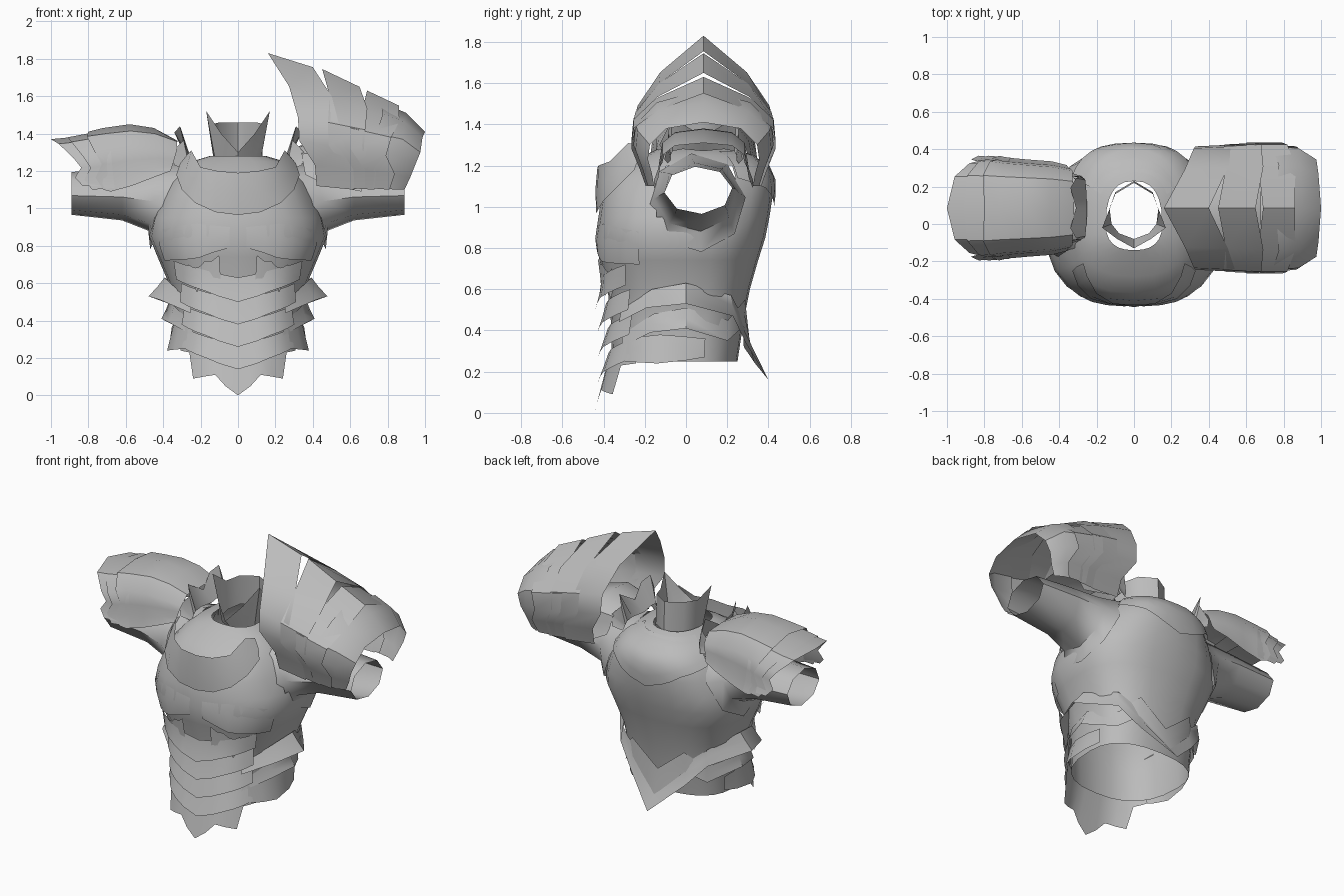
import bpy, math

steel = bpy.data.materials.new("grey_steel")
steel.diffuse_color = (0.5, 0.5, 0.5, 1)


def lerp_keys(keys, t):
    """Piecewise linear lookup in rows of (t, values...)."""
    if t <= keys[0][0]:
        return keys[0][1:]
    for p, q in zip(keys, keys[1:]):
        if t <= q[0]:
            f = (t - p[0]) / (q[0] - p[0])
            return tuple(a + (b - a) * f for a, b in zip(p[1:], q[1:]))
    return keys[-1][1:]


def sheet(name, rows, closed=False, angle=40, skip=None):
    """Skin rows of points into one open surface; skip(x, y, z) leaves out faces by centre."""
    n = len(rows[0])
    pts = [p for row in rows for p in row]
    faces = []
    for r in range(len(rows) - 1):
        for i in range(n if closed else n - 1):
            j = (i + 1) % n
            f = (r * n + i, r * n + j, (r + 1) * n + j, (r + 1) * n + i)
            if not (skip and skip(*[sum(pts[v][k] for v in f) / 4 for k in range(3)])):
                faces.append(f)
    mesh = bpy.data.meshes.new(name)
    mesh.from_pydata(pts, [], faces)
    mesh.materials.append(steel)
    ob = bpy.data.objects.new(name, mesh)
    bpy.context.collection.objects.link(ob)
    bpy.ops.object.select_all(action='DESELECT')
    ob.select_set(True)
    bpy.context.view_layer.objects.active = ob
    bpy.ops.object.shade_smooth_by_angle(angle=math.radians(angle))
    return ob


# Torso levels: z, half width, front y, back y
BODY = [(0.25, .34, -.36, .25), (.45, .345, -.365, .28), (.6, .37, -.38, .31),
        (.74, .43, -.42, .35), (.85, .475, -.44, .385), (.95, .455, -.425, .405),
        (1.05, .41, -.41, .42), (1.14, .36, -.37, .42), (1.2, .31, -.28, .39),
        (1.25, .25, -.2, .33), (1.28, .15, -.14, .23)]


def body(a, z, off=0):
    """Point on the torso; angle 0 faces front, 90 faces +x."""
    w, yf, yb = lerp_keys(BODY, z)
    s, c = math.sin(math.radians(a)), math.cos(math.radians(a))
    e = 2 / 2.5
    depth = -yf if c > 0 else yb
    return (math.copysign(abs(s) ** e, s) * (w + off),
            -math.copysign(abs(c) ** e, c) * (depth + off), z)


def strip(name, angles, keys, steps=2):
    """Band over the torso. keys: |angle|, top z, bottom z, top offset, bottom offset."""
    rows = []
    for k in range(steps + 1):
        f = k / steps
        row = []
        for a in angles:
            t, b, o1, o2 = lerp_keys(keys, abs(a))
            row.append(body(a, t + (b - t) * f, o1 + (o2 - o1) * f))
        rows.append(row)
    return sheet(name, rows)


def mirrored(half):
    """Half row starting on the centre line -> full row."""
    return [(-x, y, z) for x, y, z in half[:0:-1]] + half


# Torso shell with open arm holes
sheet("torso", [[body(a, lv[0]) for a in range(0, 360, 15)] for lv in BODY], True,
      skip=lambda x, y, z: abs(x) > .2 and abs(y - .05) < .18 and .95 < z < 1.2)

# Chest bib standing proud of the upper chest, and back yoke
sheet("chest_bib", [
    mirrored([(0, -.43, 1.19), (.11, -.425, 1.2), (.2, -.37, 1.22), (.25, -.28, 1.31), (.27, -.21, 1.29)]),
    mirrored([(0, -.44, 1.08), (.12, -.43, 1.09), (.22, -.39, 1.12), (.28, -.31, 1.2), (.31, -.23, 1.24)]),
    mirrored([(0, -.435, .965), (.12, -.43, .98), (.23, -.40, 1.03), (.3, -.33, 1.1), (.33, -.25, 1.18)])])
strip("back_yoke", range(120, 241, 10), [(120, 1.27, 1.14, .015, .015), (150, 1.27, 1.09, .015, .015),
                                        (180, 1.27, .99, .015, .015), (210, 1.27, 1.09, .015, .015),
                                        (240, 1.27, 1.14, .015, .015)], 4)

# Neck collar with a front notch and two points
TOP = [(0, -.13, 1.3), (.09, -.08, 1.4), (.17, -.02, 1.52), (.135, .07, 1.45), (.1, .16, 1.46), (0, .22, 1.46)]
LOW_RING = [(0, -.08, 1.24), (.08, -.05, 1.24), (.12, 0, 1.25), (.13, .08, 1.26), (.1, .17, 1.27), (0, .23, 1.27)]
sheet("neck_collar", [h + [(-x, y, z) for x, y, z in h[-2:0:-1]] for h in (LOW_RING, TOP)], True)

# Sleeves: x, y, z, radius y, radius z, inward lean of the top
ARM = [(.36, .05, 1.02, .24, .24, .11), (.45, .05, 1.055, .205, .175, .03), (.62, .06, 1.075, .18, .14, 0),
       (.89, .06, 1.08, .165, .115, 0)]
for side, label in ((1, "left"), (-1, "right")):
    rows = []
    for x, y, z, ry, rz, lean in ARM:
        ang = [i * math.pi / 4 + .1 for i in range(8)]
        rows.append([(side * (x - lean * math.sin(t)), y + ry * math.cos(t), z + rz * math.sin(t)) for t in ang])
    sheet(label + "_sleeve", rows, True, 50)

# Pectoral and rib plates on both sides
for s, label in ((1, "left"), (-1, "right")):
    strip(label + "_pectoral", [s * a for a in range(3, 64, 10)],
          [(3, .9, .79, .0, .004), (25, .92, .73, .0, .02), (63, .88, .72, .0, .01)])
    strip(label + "_rib_plate", [s * a for a in (9, 14, 19, 24, 29, 34)],
          [(9, .75, .58, .01, .035), (14, .72, .63, .01, .03), (19, .72, .57, .01, .03),
           (24, .69, .61, .01, .03), (29, .68, .55, .01, .03), (34, .7, .62, .01, .02)])

# Abdomen chevrons, each flaring out at its lower edge
for i, z in enumerate((.5, .38, .26, .14)):
    strip("abdomen_chevron_%d" % (i + 1), range(-50, 51, 10),
          [(0, z + .13, z, .02, .07), (20, z + .17, z + .06, .02, .06),
           (50, z + .22, z + .12, .005, .03)])

# Pointed front skirt
strip("front_skirt", (-55, -47, -40, -33, -23, -13, -6, 0, 6, 13, 23, 33, 40, 47, 55),
      [(0, .28, .0, .01, .085), (13, .3, .11, .01, .06), (33, .32, .09, .01, .05),
       (40, .33, .23, .01, .03), (55, .36, .24, .01, .02)])

# Flared waist belts that dip to a point at the back
HALF_BELT = [(38, .5, .44, .01, .03), (70, .6, .51, .01, .08), (90, .63, .53, .01, .12),
             (130, .57, .47, .01, .04), (155, .47, .34, .01, .05), (180, .32, .16, .02, .15)]


def belt(name, drop, back, flare):
    keys = []
    for a, t, b, o1, o2 in HALF_BELT:
        d = drop if a < 140 else back
        keys.append((a, t - d, b - d, o1, o2 * flare))
    keys += [(360 - k[0],) + k[1:] for k in keys[-2::-1]]
    strip(name, [k[0] for k in keys], keys)


belt("upper_belt", 0, 0, 1)
belt("lower_belt", .12, -.08, .55)
for s, label in ((1, "left"), (-1, "right")):
    strip(label + "_hip_plate", [s * a for a in (45, 60, 75, 90, 105)],
          [(45, .36, .25, .01, .03), (75, .38, .24, .01, .05), (105, .36, .27, .01, .01)])


# Arched shoulder plates. Section: peak x, side x, bottom x, peak z, side z, bottom z,
# side half width, bottom half width
def arch(name, secs, side, bulge, jag=(0, 0)):
    rows = []
    for k, (xp, xs, xb, zp, zs, zb, hs, hb) in enumerate(secs):
        j = jag[0] if k == 0 else jag[1] if k == len(secs) - 1 else 0
        prof = [(xb, hb, zb), ((2 * xb + xs) / 3 + j, hb + (hs - hb) * .5, zb + (zs - zb) * .3),
                ((xb + 2 * xs) / 3 - j, hs + .01, zb + (zs - zb) * .65), (xs, hs, zs),
                (xs + (xp - xs) * .45 + j, hs * .64 + bulge * .5, zs + (zp - zs) * .45 + bulge),
                (xp, 0, zp)]
        full = [(x, -h, z) for x, h, z in prof] + [(x, h, z) for x, h, z in prof[-2::-1]]
        rows.append([(side * x, .085 + y, z) for x, y, z in full])
    return sheet(name, rows, angle=35)


# Large fanned pauldron
BIG = [((.16, .32, .42, 1.83, 1.49, 1.12, .32, .26), (.40, .54, .62, 1.755, 1.45, 1.1, .33, .27)),
       ((.45, .48, .57, 1.745, 1.46, 1.11, .33, .26), (.65, .68, .73, 1.65, 1.42, 1.1, .34, .28)),
       ((.69, .60, .68, 1.63, 1.43, 1.11, .34, .28), (.86, .82, .81, 1.55, 1.38, 1.1, .34, .28)),
       ((.76, .74, .77, 1.57, 1.4, 1.11, .33, .27), (.90, .88, .84, 1.51, 1.37, 1.1, .32, .27),
        (1.0, .975, .89, 1.41, 1.3, 1.1, .26, .24))]
for i, secs in enumerate(BIG):
    arch("large_pauldron_%d" % (i + 1), secs, 1, .01 if i < 3 else .03, (.025, .025 if i < 3 else 0))

# Low saddle pauldron
LOW = [((.32, .33, .36, 1.36, 1.3, 1.2, .2, .23), (.45, .44, .44, 1.43, 1.32, 1.17, .22, .25),
        (.58, .57, .57, 1.45, 1.33, 1.12, .23, .26), (.72, .70, .68, 1.43, 1.32, 1.09, .24, .27),
        (.80, .77, .72, 1.41, 1.31, 1.1, .25, .28)),
       ((.70, .68, .66, 1.42, 1.31, 1.11, .24, .27), (.91, .83, .78, 1.38, 1.28, 1.1, .25, .28)),
       ((.80, .74, .72, 1.39, 1.29, 1.12, .24, .27), (1.0, .88, .83, 1.37, 1.27, 1.12, .24, .28))]
for i, secs in enumerate(LOW):
    arch("low_pauldron_%d" % (i + 1), secs, -1, .03, (0, .025))

# Spiky shoulder ruffs and the small cap under the large pauldron
for s, label in ((1, "left"), (-1, "right")):
    arch(label + "_ruff", ((.25, .26, .28, 1.27, 1.27, 1.21, .15, .17),
                           (.31, .31, .34, 1.34, 1.44, 1.23, .16, .19)), s, .01, (0, .03))
arch("shoulder_cap", ((.32, .34, .36, 1.33, 1.29, 1.18, .18, .22), (.45, .46, .46, 1.38, 1.31, 1.13, .2, .24),
                      (.68, .68, .66, 1.31, 1.25, 1.09, .2, .24)), 1, .02)
